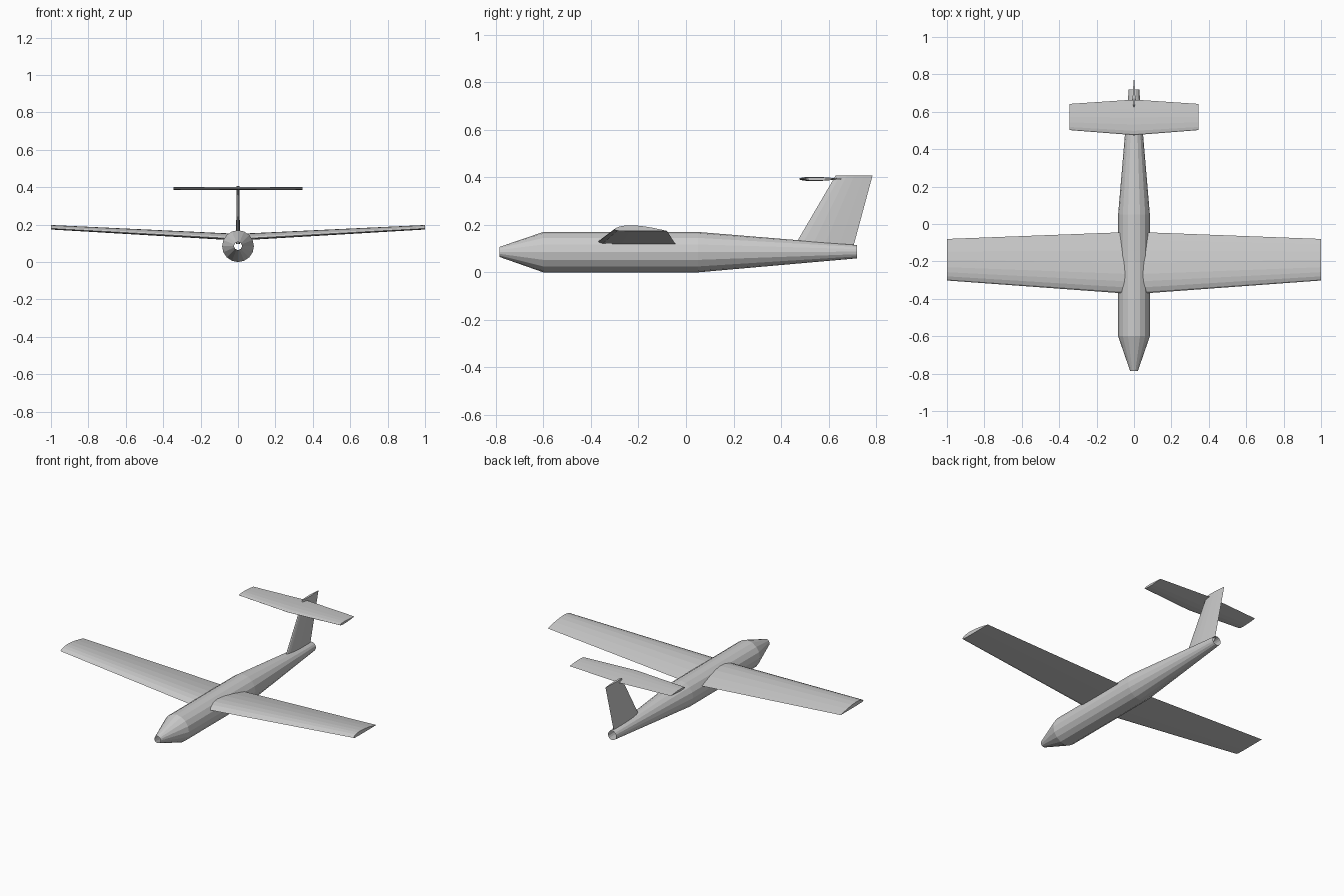
import bpy, bmesh
from math import sin, cos, pi

if "Cube" in bpy.data.objects:
    bpy.data.objects.remove(bpy.data.objects["Cube"])


def loft(name, rings, capped=True):
    """Skin a list of equal-length closed rings into one object."""
    bm = bmesh.new()
    loops = [[bm.verts.new(p) for p in ring] for ring in rings]
    n = len(loops[0])
    for a, b in zip(loops, loops[1:]):
        for i in range(n):
            j = (i + 1) % n
            bm.faces.new((a[i], a[j], b[j], b[i]))
    if capped:
        bm.faces.new(loops[0][::-1])
        bm.faces.new(loops[-1])
    bmesh.ops.recalc_face_normals(bm, faces=bm.faces)
    mesh = bpy.data.meshes.new(name)
    bm.to_mesh(mesh)
    bm.free()
    obj = bpy.data.objects.new(name, mesh)
    bpy.context.collection.objects.link(obj)
    return obj


# Fuselage: 16-sided tube, open at nose and tail (y, radius, centre z)
stations = [(-0.785, 0.021, 0.086), (-0.6, 0.085, 0.085),
            (0.05, 0.085, 0.085), (0.72, 0.028, 0.087)]
fuselage = loft("fuselage",
                [[(r * cos(2 * pi * i / 16), y, z + r * sin(2 * pi * i / 16))
                  for i in range(16)] for y, r, z in stations], capped=False)
# outward normals on the open tube
bm = bmesh.new()
bm.from_mesh(fuselage.data)
bm.faces.ensure_lookup_table()
f = bm.faces[0]
c = f.calc_center_median()
if f.normal.x * c.x + f.normal.z * (c.z - 0.085) < 0:
    bmesh.ops.reverse_faces(bm, faces=bm.faces)
bm.to_mesh(fuselage.data)
bm.free()

# Aerofoil sections as (chord fraction, thickness fraction)
CAMBERED = [(0, 0.25), (0.025, 0.5), (0.1, 0.78), (0.2, 0.95), (0.32, 1),
            (0.5, 0.9), (0.7, 0.62), (0.87, 0.29), (1, 0.02),
            (0.6, 0), (0.3, 0), (0.06, 0.05)]
HALF = [(0.03, 0.22), (0.12, 0.4), (0.3, 0.5), (0.5, 0.44), (0.75, 0.25)]
SYMMETRIC = [(0, 0)] + HALF + [(1, 0)] + [(u, -t) for u, t in HALF[::-1]]


def wing_ring(section, x, lead, trail, z, thick):
    return [(x, lead + u * (trail - lead), z + t * thick) for u, t in section]


# Main wing with dihedral
tip, root = (-0.302, -0.08, 0.174, 0.024), (-0.375, -0.042, 0.115, 0.036)
loft("main_wing", [wing_ring(CAMBERED, x, *s)
                   for x, s in ((-1, tip), (0, root), (1, tip))])

# Tailplane
tip, root = (0.502, 0.642, 0.393, 0.014), (0.475, 0.665, 0.393, 0.018)
loft("tailplane", [wing_ring(SYMMETRIC, x, *s)
                   for x, s in ((-0.345, tip), (0, root), (0.345, tip))])

# Swept fin, rooted inside the tail tube
loft("fin", [[(t * thick, lead + u * (trail - lead), z) for u, t in SYMMETRIC]
             for z, lead, trail, thick in ((0.097, 0.448, 0.701, 0.022),
                                           (0.408, 0.63, 0.785, 0.014))])
